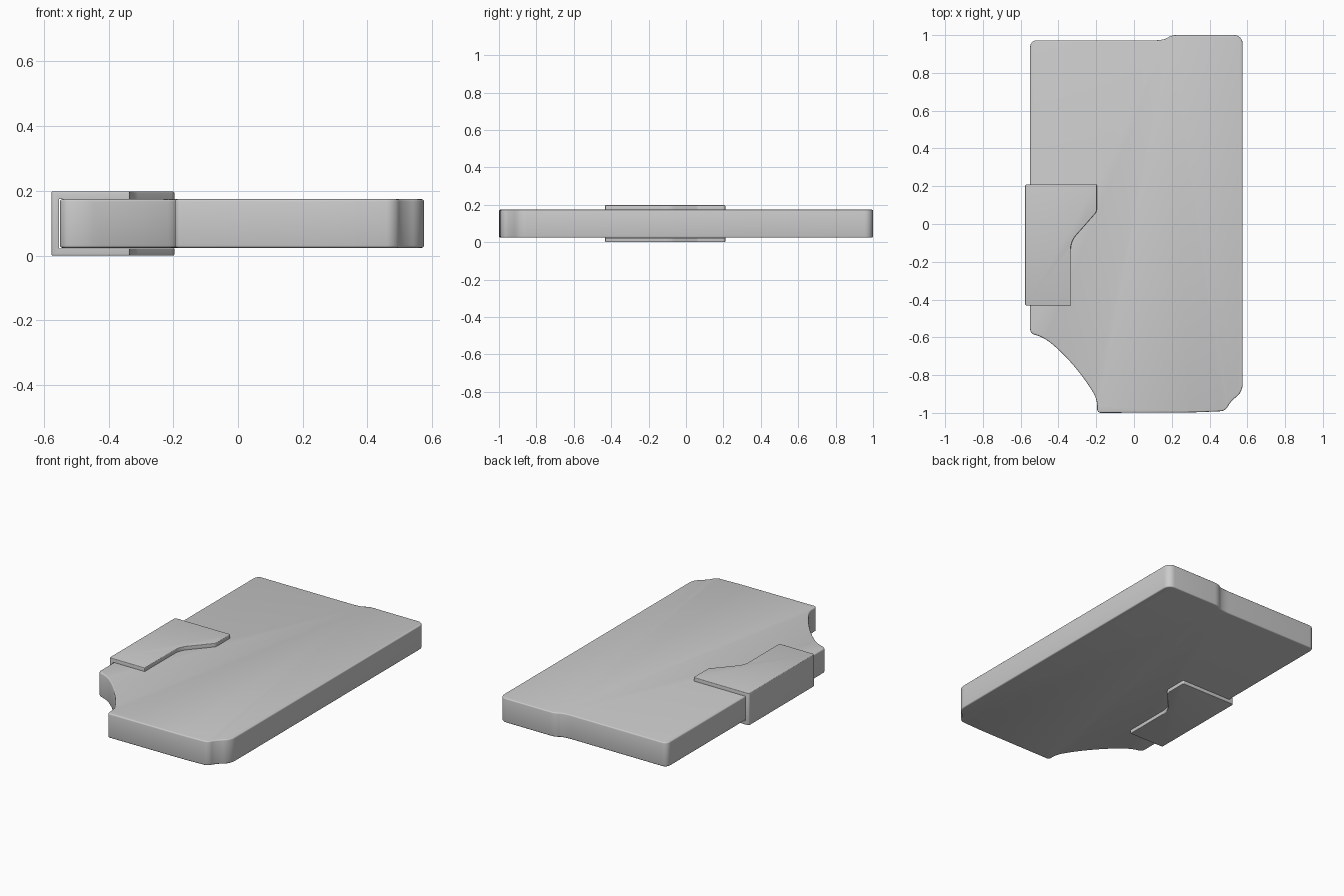
import bpy, bmesh
from math import radians
from mathutils import Vector

if "Cube" in bpy.data.objects:
    bpy.data.objects.remove(bpy.data.objects["Cube"])


def rounded(corners, steps=6):
    """Turn (x, y, radius) corners into an outline with eased corners."""
    out = []
    n = len(corners)
    for i, (x, y, r) in enumerate(corners):
        p = Vector((x, y))
        a = Vector(corners[i - 1][:2]) - p
        b = Vector(corners[(i + 1) % n][:2]) - p
        if r <= 0:
            out.append(p)
            continue
        s = p + a.normalized() * min(r, a.length * 0.48)
        e = p + b.normalized() * min(r, b.length * 0.48)
        for k in range(steps + 1):
            t = k / steps
            # blend of quadratic curve, pulled slightly to the corner for a rounder arc
            w = 0.75
            d = (1 - t) ** 2 + 2 * w * t * (1 - t) + t * t
            out.append((s * (1 - t) ** 2 + p * 2 * w * t * (1 - t) + e * t * t) / d)
    return out


def extrude(name, outline, z0, z1, bevel=0.0):
    bm = bmesh.new()
    face = bm.faces.new([bm.verts.new((p.x, p.y, z0)) for p in outline])
    new = bmesh.ops.extrude_face_region(bm, geom=[face])["geom"]
    bmesh.ops.translate(bm, vec=(0, 0, z1 - z0),
                        verts=[v for v in new if isinstance(v, bmesh.types.BMVert)])
    bmesh.ops.recalc_face_normals(bm, faces=bm.faces)
    if bevel:
        # soften only the rims of the top and bottom faces
        rims = [e for e in bm.edges if abs(e.verts[0].co.z - e.verts[1].co.z) < 1e-6]
        bmesh.ops.bevel(bm, geom=rims, offset=bevel, segments=3,
                        profile=0.5, affect='EDGES', clamp_overlap=True)
    mesh = bpy.data.meshes.new(name)
    bm.to_mesh(mesh)
    bm.free()
    ob = bpy.data.objects.new(name, mesh)
    bpy.context.collection.objects.link(ob)
    return ob


def activate(ob):
    bpy.ops.object.select_all(action='DESELECT')
    ob.select_set(True)
    bpy.context.view_layer.objects.active = ob


# main slab: stepped far edge, chamfered near-right corner, scooped near-left corner
slab_corners = [
    (-0.55, 0.972, 0.035), (0.16, 0.972, 0.06), (0.195, 1.0, 0.03),
    (0.575, 1.0, 0.045), (0.575, -0.89, 0.04), (0.51, -0.94, 0.035),
    (0.485, -0.99, 0.025), (0.33, -0.997, 0.03), (-0.195, -1.0, 0.02),
    (-0.195, -0.925, 0.04), (-0.262, -0.82, 0.05), (-0.34, -0.724, 0.05),
    (-0.42, -0.645, 0.05), (-0.485, -0.597, 0.04), (-0.55, -0.58, 0.025),
]
slab = extrude("slab", rounded(slab_corners), 0.024, 0.174, 0.007)

# wrap-around clip on the left edge, same flap above and below
clip_corners = [
    (-0.577, 0.21, 0.012), (-0.197, 0.21, 0.008), (-0.197, 0.065, 0.012),
    (-0.335, -0.092, 0.04), (-0.335, -0.432, 0.004), (-0.577, -0.432, 0.012),
]
clip = extrude("clip", rounded(clip_corners), 0.0, 0.198, 0.004)

# hollow the clip so the slab passes through it
channel = extrude("clip_channel",
                  [Vector(p) for p in ((-0.553, -0.6), (0.0, -0.6), (0.0, 0.4), (-0.553, 0.4))],
                  0.0225, 0.1755)
channel.hide_render = True
cut = clip.modifiers.new("channel", 'BOOLEAN')
cut.operation = 'DIFFERENCE'
cut.solver = 'EXACT'
cut.object = channel
activate(clip)
bpy.ops.object.modifier_apply(modifier=cut.name)
bpy.data.objects.remove(channel, do_unlink=True)

for ob in (slab, clip):
    activate(ob)
    bpy.ops.object.shade_smooth_by_angle(angle=radians(35))
